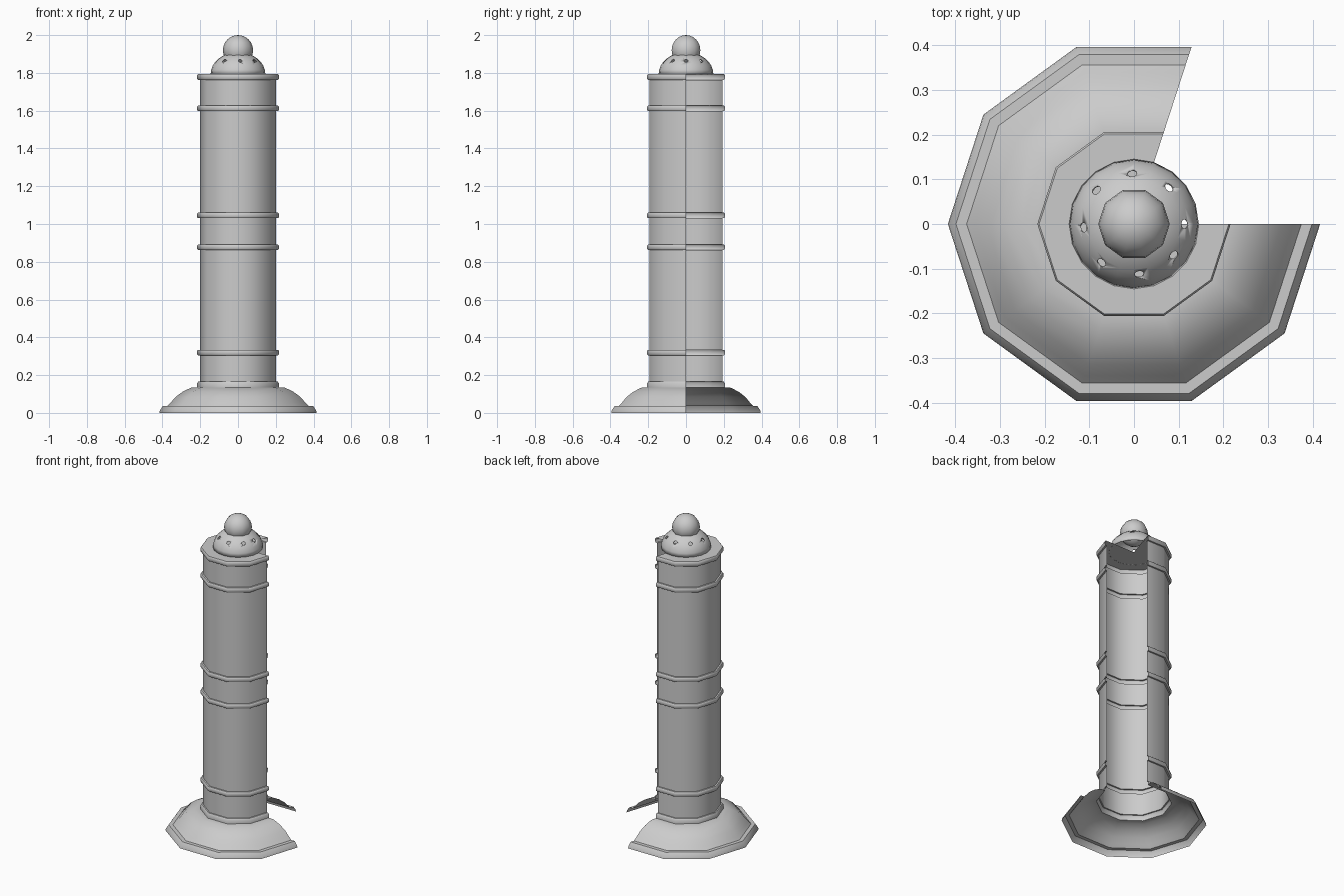
import bpy, bmesh, math
from mathutils import Matrix, Vector

if "Cube" in bpy.data.objects:
    bpy.data.objects.remove(bpy.data.objects["Cube"])


def finish(bm, name, angle=40):
    me = bpy.data.meshes.new(name)
    bm.to_mesh(me)
    bm.free()
    ob = bpy.data.objects.new(name, me)
    bpy.context.collection.objects.link(ob)
    bpy.ops.object.select_all(action='DESELECT')
    bpy.context.view_layer.objects.active = ob
    ob.select_set(True)
    bpy.ops.object.shade_smooth_by_angle(angle=math.radians(angle))
    return ob


def revolve(name, profile, sides, first=0, last=None):
    """Turn an (r, z) profile about z; first..last picks the segments kept."""
    last = sides if last is None else last
    bm = bmesh.new()
    rows = []
    for k in range(first, last + 1):
        a = 2 * math.pi * k / sides
        rows.append([bm.verts.new((r * math.cos(a), r * math.sin(a), z)) for r, z in profile])
    for a, b in zip(rows, rows[1:]):
        for i in range(len(profile) - 1):
            bm.faces.new((a[i], b[i], b[i + 1], a[i + 1]))
    bmesh.ops.remove_doubles(bm, verts=bm.verts, dist=1e-5)
    bmesh.ops.dissolve_degenerate(bm, edges=bm.edges, dist=1e-6)
    return finish(bm, name)


# Ten-sided open shell: flared foot, banded column and top plate, two segments missing
R, BAND = 0.202, 0.216
profile = [(0.416, 0), (0.414, 0.012), (0.398, 0.036), (0.374, 0.036), (0.356, 0.055),
           (0.33, 0.085), (0.293, 0.112), (0.25, 0.133), (BAND, 0.135), (BAND, 0.158),
           (0.21, 0.166), (R, 0.166)]
for z0, z1 in ((0.305, 0.334), (0.863, 0.891), (1.031, 1.06), (1.598, 1.627)):
    profile += [(R, z0), (0.212, z0), (BAND, z0 + 0.005), (BAND, z1 - 0.005), (0.212, z1), (R, z1)]
profile += [(R, 1.763), (0.212, 1.763), (BAND, 1.768), (BAND, 1.788), (0.212, 1.793), (0, 1.793)]
revolve("column_shell", profile, 10, first=2, last=10)

# Flattened dome cap, open underneath
DR, DH, DZ = 0.145, 0.117, 1.793
arc = [math.radians(90 * i / 8) for i in range(9)]
dome = revolve("dome_cap", [(DR * math.cos(t), DZ + DH * math.sin(t)) for t in arc], 20)
shell = dome.modifiers.new("thickness", 'SOLIDIFY')
shell.thickness = 0.003

# Ring of small vent holes through the dome
bm = bmesh.new()
t = math.radians(38)
for i in range(8):
    a = math.radians(46 * i)
    pos = Vector((DR * math.cos(t) * math.cos(a), DR * math.cos(t) * math.sin(a), DZ + DH * math.sin(t)))
    normal = Vector((math.cos(t) / DR * math.cos(a), math.cos(t) / DR * math.sin(a), math.sin(t) / DH))
    rot = normal.to_track_quat('Z', 'Y').to_matrix().to_4x4()
    bmesh.ops.create_cone(bm, cap_ends=True, segments=12, radius1=0.0105, radius2=0.0105,
                          depth=0.04, matrix=Matrix.Translation(pos) @ rot)
cutter = finish(bm, "vent_cutter")
cutter.hide_render = True
cutter.display_type = 'WIRE'
holes = dome.modifiers.new("vents", 'BOOLEAN')
holes.operation = 'DIFFERENCE'
holes.solver = 'EXACT'
holes.object = cutter

# Ball finial
bm = bmesh.new()
bmesh.ops.create_uvsphere(bm, u_segments=10, v_segments=12, radius=0.08,
                          matrix=Matrix.Translation((0, 0, 1.92)) @ Matrix.Rotation(math.radians(18), 4, 'Z'))
finish(bm, "ball_finial")
